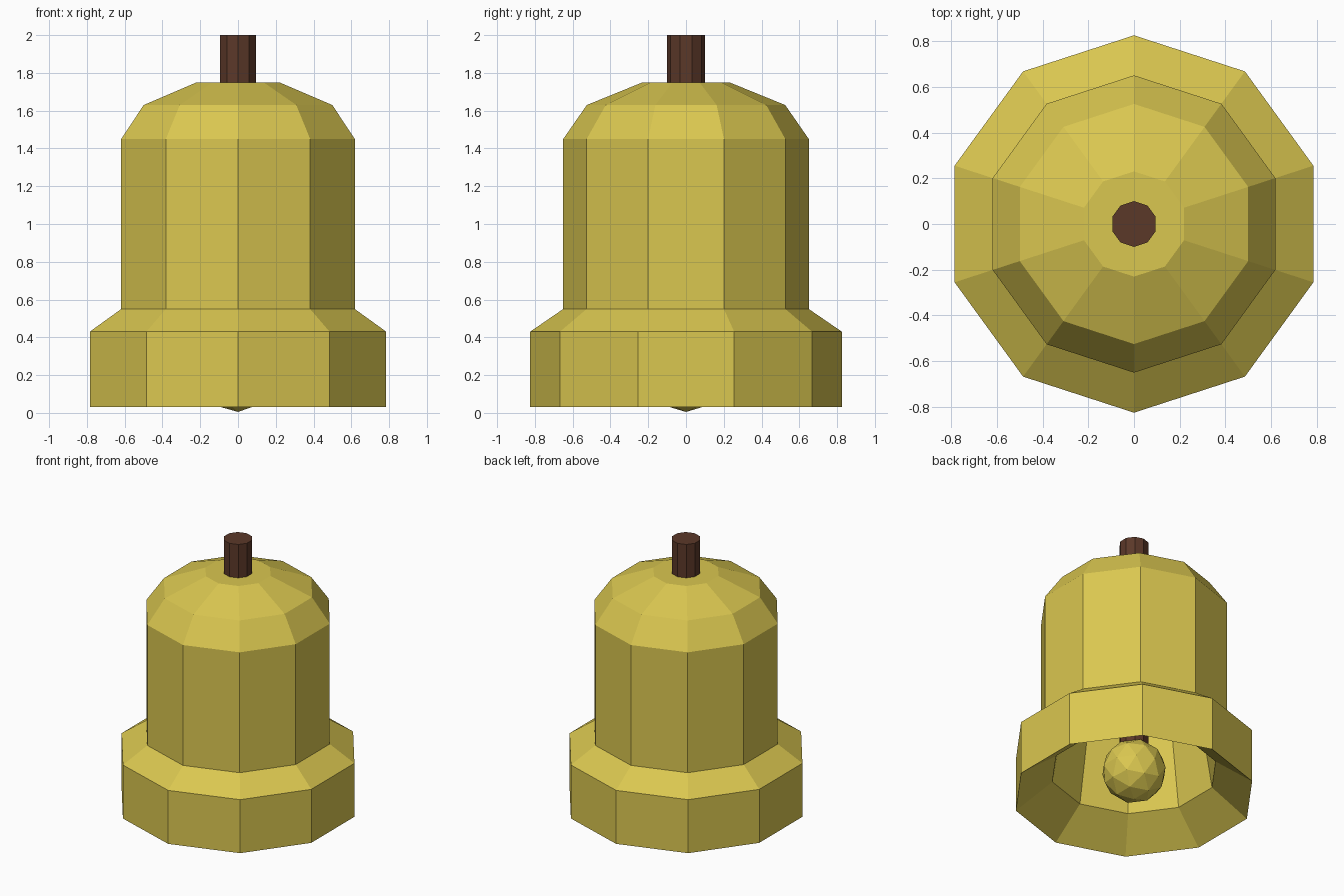
import bpy, bmesh
from math import cos, sin, pi

if "Cube" in bpy.data.objects:
    bpy.data.objects.remove(bpy.data.objects["Cube"])

SIDES = 10


def material(name, rgb):
    m = bpy.data.materials.new(name)
    m.diffuse_color = (*rgb, 1)
    m.use_nodes = True
    m.node_tree.nodes["Principled BSDF"].inputs["Base Color"].default_value = m.diffuse_color
    return m


def finish(name, bm, mat):
    bmesh.ops.recalc_face_normals(bm, faces=bm.faces)
    mesh = bpy.data.meshes.new(name)
    bm.to_mesh(mesh)
    bm.free()
    mesh.materials.append(mat)
    obj = bpy.data.objects.new(name, mesh)
    bpy.context.collection.objects.link(obj)
    return obj


def lathe(name, profile, mat):
    """Closed ten-sided body from (radius, z) rings, capped at both ends."""
    bm = bmesh.new()
    angles = [pi / 2 + 2 * pi * k / SIDES for k in range(SIDES)]
    rings = [[bm.verts.new((r * cos(a), r * sin(a), z)) for a in angles]
             for r, z in profile]
    for low, high in zip(rings, rings[1:]):
        for k in range(SIDES):
            n = (k + 1) % SIDES
            bm.faces.new((low[k], low[n], high[n], high[k]))
    bm.faces.new(rings[0])
    bm.faces.new(rings[-1])
    return finish(name, bm, mat)


brass = material("brass", (0.70, 0.57, 0.08))
wood = material("wood", (0.105, 0.04, 0.022))

# Bell shell: outside from crown to rim, then the hollow inside
lathe("bell_shell", [
    (0.23, 1.75), (0.525, 1.63), (0.65, 1.45), (0.65, 0.55),
    (0.825, 0.43), (0.825, 0.03),
    (0.57, 0.22), (0.40, 1.30), (0.20, 1.50)], brass)

# Rod through the crown, carrying the clapper
lathe("rod", [(0.10, 0.30), (0.10, 2.0)], wood)

# Faceted clapper ball
ball = bmesh.new()
bmesh.ops.create_icosphere(ball, subdivisions=2, radius=0.22)
bmesh.ops.translate(ball, verts=ball.verts, vec=(0, 0, 0.225))
finish("clapper", ball, brass)
